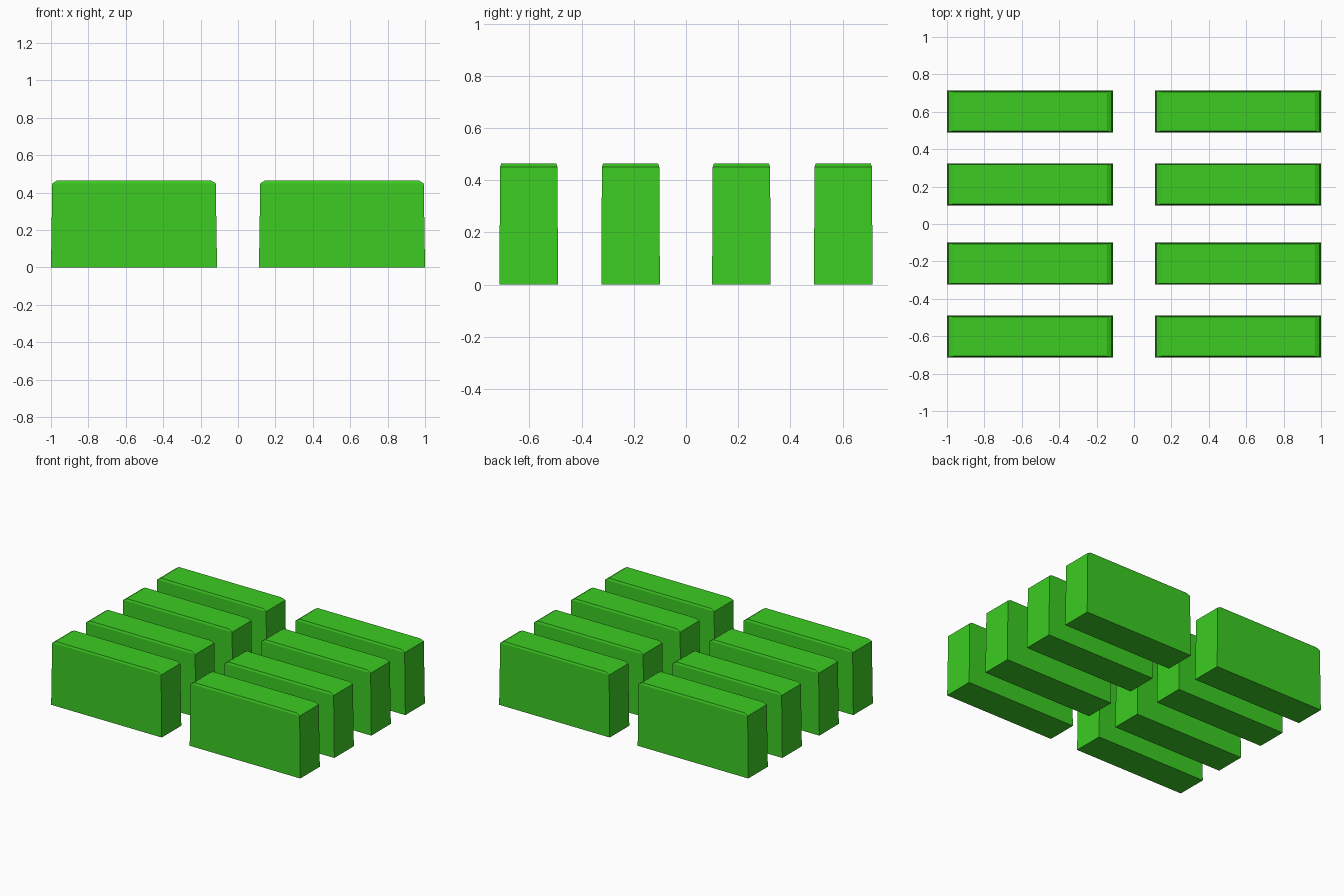
import bpy, bmesh

if "Cube" in bpy.data.objects:
    bpy.data.objects.remove(bpy.data.objects["Cube"])

green = bpy.data.materials.new("bright green")
green.diffuse_color = (0.045, 0.604, 0.016, 1)
green.use_nodes = True
green.node_tree.nodes["Principled BSDF"].inputs["Base Color"].default_value = green.diffuse_color


def block(name, cx, cy):
    """Slightly tapered block with a shallow bevelled top."""
    bm = bmesh.new()
    # (half length, half width, height) of each level
    levels = [(0.444, 0.112, 0.0), (0.437, 0.110, 0.45), (0.411, 0.105, 0.465)]
    rings = []
    for hx, hy, z in levels:
        rings.append([bm.verts.new((sx * hx, sy * hy, z))
                      for sx, sy in ((-1, -1), (1, -1), (1, 1), (-1, 1))])
    for low, high in zip(rings, rings[1:]):
        for i in range(4):
            j = (i + 1) % 4
            bm.faces.new((low[i], low[j], high[j], high[i]))
    bm.faces.new(rings[0][::-1])
    bm.faces.new(rings[-1])
    mesh = bpy.data.meshes.new(name)
    bm.to_mesh(mesh)
    bm.free()
    mesh.materials.append(green)
    obj = bpy.data.objects.new(name, mesh)
    obj.location = (cx, cy, 0)
    bpy.context.collection.objects.link(obj)


# Two columns of four blocks
for side, x in (("left", -0.556), ("right", 0.556)):
    for row, y in enumerate((-0.602, -0.212, 0.212, 0.602), 1):
        block(f"{side}_block_{row}", x, y)
